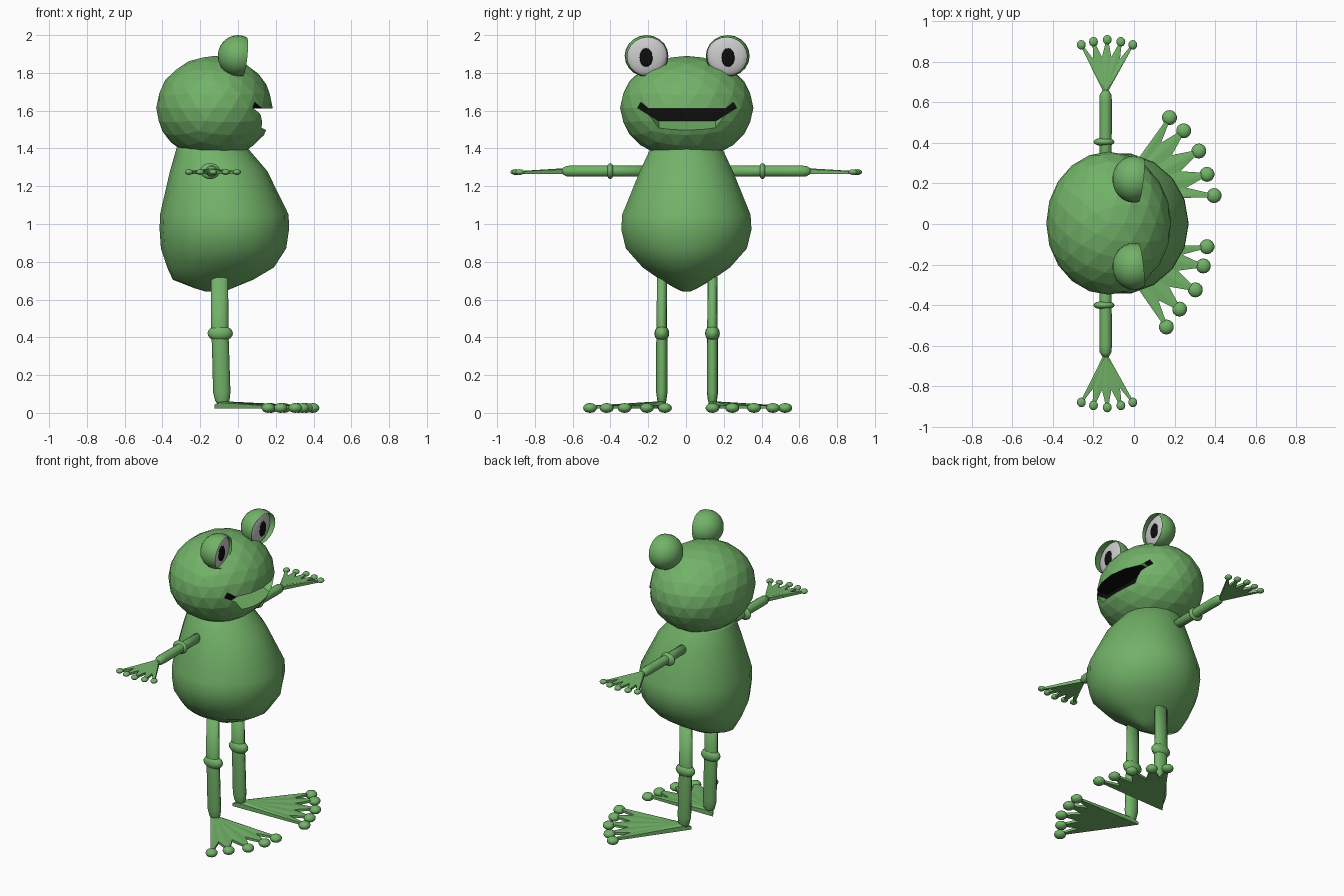
import bpy, bmesh, math
from mathutils import Vector, Matrix

if "Cube" in bpy.data.objects:
    bpy.data.objects.remove(bpy.data.objects["Cube"])

def material(name, rgb):
    m = bpy.data.materials.new(name)
    m.diffuse_color = (*rgb, 1)
    m.use_nodes = True
    m.node_tree.nodes["Principled BSDF"].inputs["Base Color"].default_value = m.diffuse_color
    return m

GREEN = material("green", (0.17, 0.45, 0.14))
WHITE = material("eye_white", (0.75, 0.75, 0.75))
BLACK = material("black", (0.004, 0.004, 0.004))
CY = 0.006  # mirror line between left and right

def finish(name, bm, mat, smooth=True):
    bmesh.ops.recalc_face_normals(bm, faces=bm.faces)
    me = bpy.data.meshes.new(name)
    bm.to_mesh(me)
    bm.free()
    ob = bpy.data.objects.new(name, me)
    bpy.context.collection.objects.link(ob)
    me.materials.append(mat)
    me.polygons.foreach_set("use_smooth", [smooth] * len(me.polygons))
    return ob

def ball(name, loc, radii, mat=GREEN, seg=16, rings=10):
    bm = bmesh.new()
    bmesh.ops.create_uvsphere(bm, u_segments=seg, v_segments=rings, radius=1)
    bmesh.ops.scale(bm, vec=radii, verts=bm.verts)
    bmesh.ops.translate(bm, vec=loc, verts=bm.verts)
    return finish(name, bm, mat)

def loft(name, rings, seg=12):
    """rings: (centre, u radius vector, v radius vector)"""
    bm = bmesh.new()
    loops = []
    for c, u, v in rings:
        loops.append([bm.verts.new(Vector(c) + Vector(u) * math.cos(a) + Vector(v) * math.sin(a))
                      for a in (2 * math.pi * i / seg for i in range(seg))])
    for a, b in zip(loops, loops[1:]):
        for i in range(seg):
            j = (i + 1) % seg
            bm.faces.new((a[i], a[j], b[j], b[i]))
    bm.faces.new(loops[0])
    bm.faces.new(loops[-1])
    return finish(name, bm, GREEN)

def webbed(name, root, heel, tips, z, thick_root, thick_tip, valley, w):
    """Flat webbed fan: a root, finger tips and valleys between them."""
    root = Vector(root)
    heel = Vector(heel)
    outline = []
    tips = [Vector(t) for t in tips]
    mid = (tips[len(tips) // 2] - root).normalized()
    first = (tips[0] - root).normalized()
    last = (tips[-1] - root).normalized()
    outline.append((root + (first - mid) * heel.length, thick_root * .8))
    for i, t in enumerate(tips):
        d = (t - root).normalized()
        side = Vector((-d.y, d.x))
        if side.dot(tips[-1] - tips[0]) < 0:
            side = -side
        outline += [(t - side * w, thick_tip), (t + side * w, thick_tip)]
        if i < len(tips) - 1:
            outline.append((root.lerp((t + tips[i + 1]) / 2, valley), thick_tip * 1.2))
    outline.append((root + (last - mid) * heel.length, thick_root * .8))
    outline.append((root - mid * heel.length, thick_root * .5))
    bm = bmesh.new()
    top = [bm.verts.new((p.x, p.y, z + h)) for p, h in outline]
    bot = [bm.verts.new((p.x, p.y, z)) for p, h in outline]
    ct = bm.verts.new((root.x, root.y, z + thick_root))
    cb = bm.verts.new((root.x, root.y, z))
    n = len(outline)
    for i in range(n):
        j = (i + 1) % n
        bm.faces.new((ct, top[i], top[j]))
        bm.faces.new((cb, bot[j], bot[i]))
        bm.faces.new((top[i], bot[i], bot[j], top[j]))
    return finish(name, bm, GREEN, False)

# body: pear-shaped loft (z, back x, front x, half width)
profile = [(1.42, -.32, .03, .17), (1.385, -.33, .065, .20), (1.28, -.36, .155, .25),
           (1.05, -.413, .268, .345), (.97, -.415, .27, .35), (.87, -.408, .255, .325),
           (.77, -.375, .19, .235), (.705, -.345, .08, .14), (.66, -.23, -.03, .06),
           (.642, -.17, -.07, .02)]
loft("body", [(((a + b) / 2, CY - .004, z), ((b - a) / 2, 0, 0), (0, w, 0))
              for z, a, b, w in profile], 18)

# head: faceted ball with a mouth cut out
HC, HR = Vector((-.125, CY - .002, 1.615)), Vector((.308, .353, .275))
bm = bmesh.new()
bmesh.ops.create_icosphere(bm, subdivisions=3, radius=1)
bmesh.ops.scale(bm, vec=HR, verts=bm.verts)
bmesh.ops.translate(bm, vec=HC, verts=bm.verts)
head = finish("head", bm, GREEN, False)

# mouth cutter: wide grin outline, floor rising inwards
front = [(-.245, 1.645), (-.205, 1.612), (.205, 1.612), (.245, 1.645), (.262, 1.615),
         (.15, 1.47), (-.15, 1.47), (-.262, 1.615)]
back = front[:5] + [(.15, 1.545), (-.15, 1.545)] + front[7:]
bm = bmesh.new()
fv = [bm.verts.new((.21, CY + y, z)) for y, z in front]
bv = [bm.verts.new((.045, CY + y, z)) for y, z in back]
bm.faces.new(fv)
bm.faces.new(bv)
for i in range(8):
    j = (i + 1) % 8
    bm.faces.new((fv[i], fv[j], bv[j], bv[i]))
bmesh.ops.triangulate(bm, faces=bm.faces)
cutter = finish("mouth_cutter", bm, GREEN, False)
mod = head.modifiers.new("mouth", "BOOLEAN")
mod.operation, mod.solver, mod.object = "DIFFERENCE", "EXACT", cutter
bpy.context.view_layer.objects.active = head
bpy.ops.object.modifier_apply(modifier="mouth")
bpy.data.objects.remove(cutter)
head.data.materials.clear()
head.data.materials.append(GREEN)
head.data.materials.append(BLACK)
for p in head.data.polygons:
    q = p.center - HC
    r = Vector((q.x / HR.x, q.y / HR.y, q.z / HR.z)).length
    outward = p.normal.dot(q.normalized()) > .6
    floor = p.normal.z > .3
    p.material_index = 1 if r < .95 and not outward and not floor or abs(p.center.x - .045) < .002 and p.normal.x > .99 else 0

foot_tips = {1: [(.175, .525), (.245, .46), (.32, .36), (.36, .245), (.395, .14)],
             -1: [(.16, -.508), (.225, -.42), (.303, -.325), (.342, -.207), (.36, -.112)]}
hand_tips = [(-.26, .882), (-.2, .897), (-.132, .907), (-.065, .897), (-.006, .882)]

for s, side in ((1, "left"), (-1, "right")):
    # eyelid: open-fronted ball, with eye white and pupil inside
    ey = CY + s * .215
    bm = bmesh.new()
    bmesh.ops.create_uvsphere(bm, u_segments=20, v_segments=12, radius=1,
                              matrix=Matrix.Rotation(math.pi / 2, 4, 'Y'))
    bmesh.ops.scale(bm, vec=(.107, .116, .11), verts=bm.verts)
    bmesh.ops.translate(bm, vec=(0, ey, 1.89), verts=bm.verts)
    bmesh.ops.bisect_plane(bm, geom=bm.verts[:] + bm.edges[:] + bm.faces[:], clear_outer=True,
                           plane_co=(.038, ey, 1.89), plane_no=(1, -.12 * s, -.1))
    finish(side + "_eyelid", bm, GREEN)
    ball(side + "_eye_white", (0, ey, 1.89), (.03, .111, .106), WHITE)
    ball(side + "_pupil", (.026, ey + s * .002, 1.882), (.009, .036, .05), BLACK, 12, 8)

    # arm, elbow, hand and finger tips
    ax, az = -.14, 1.28
    arm = [(.15, .03), (.4, .03), (.6, .031), (.635, .029), (.66, .014)]
    loft(side + "_arm", [((ax, CY - .004 + s * y, az), (r, 0, 0), (0, 0, r)) for y, r in arm], 10)
    ball(side + "_elbow", (ax - .008, CY - .004 + s * .403, az), (.052, .021, .042))
    tips = [(x, CY - .004 + s * y) for x, y in hand_tips]
    webbed(side + "_hand", (ax, CY - .004 + s * .65), (.02, 0), tips, 1.265, .03, .014, .68, .005)
    for i, t in enumerate(tips):
        ball(f"{side}_finger_tip_{i + 1}", (*t, 1.275), (.022, .024, .015), GREEN, 12, 8)

    # leg, knee, foot and toe tips
    ly = CY + s * .134
    leg = [(.72, -.097, .045, .026), (.42, -.097, .046, .028), (.36, -.093, .045, .03),
           (.11, -.086, .046, .03), (.065, -.083, .038, .024), (.045, -.083, .025, .018)]
    loft(side + "_leg", [((x, ly, z), (a, 0, 0), (0, b, 0)) for z, x, a, b in leg], 12)
    ball(side + "_knee", (-.094, ly, .421), (.067, .039, .043))
    webbed(side + "_foot", (-.085, ly), (.045, 0), foot_tips[s], .024, .038, .014, .74, .007)
    for i, t in enumerate(foot_tips[s]):
        ball(f"{side}_toe_tip_{i + 1}", (*t, .026), (.037, .037, .026), GREEN, 14, 8)
